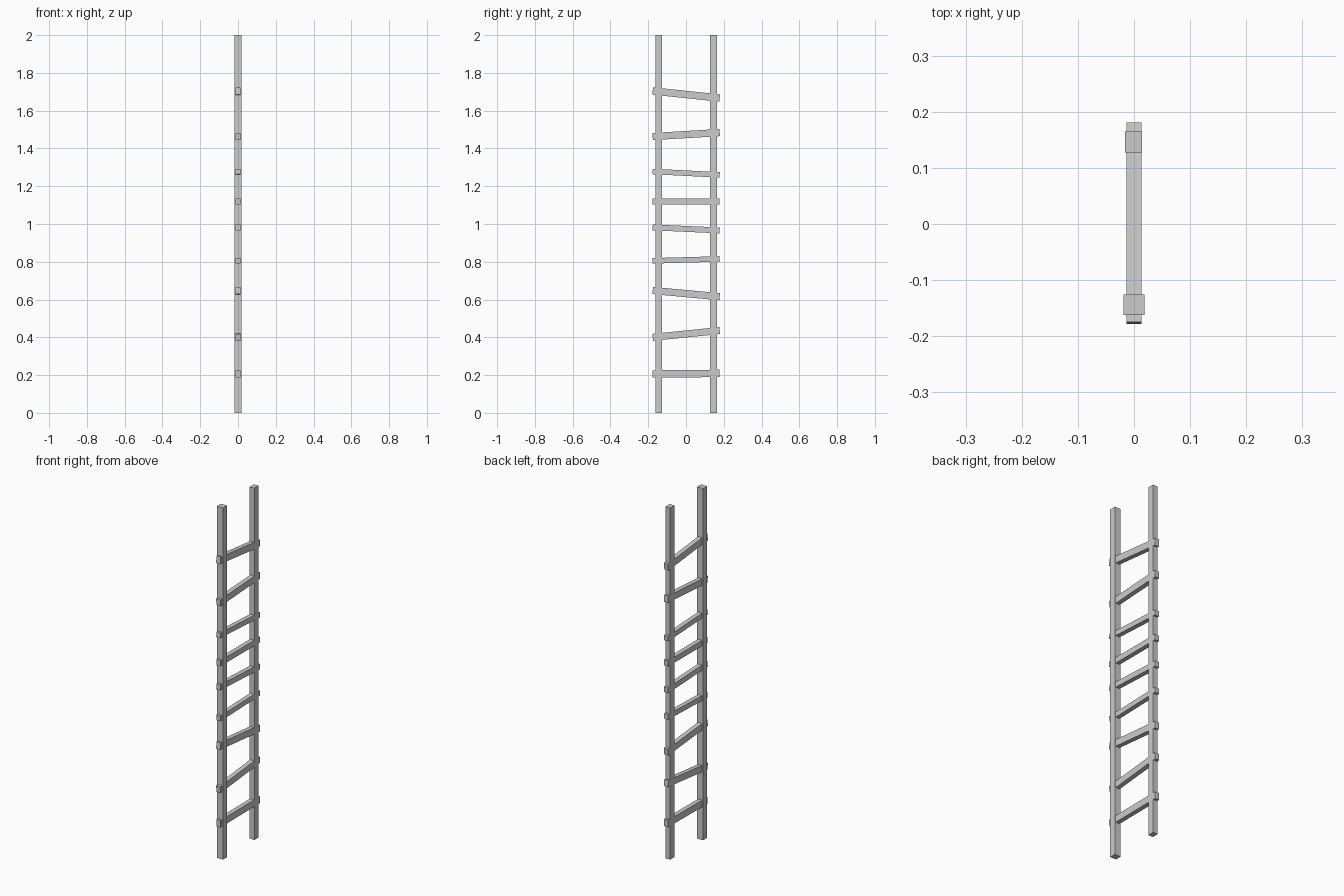
import bpy
from math import atan2, cos
from mathutils import Matrix, Vector

if "Cube" in bpy.data.objects:
    bpy.data.objects.remove(bpy.data.objects["Cube"])


def box(name, size, loc, tilt=0.0):
    """Flat-faced box, tilted about the x axis."""
    bpy.ops.mesh.primitive_cube_add(size=1)
    ob = bpy.context.object
    ob.name = name
    ob.data.transform(Matrix.Translation(Vector(loc))
                      @ Matrix.Rotation(tilt, 4, 'X')
                      @ Matrix.Diagonal((*size, 1)))
    return ob


# Two upright rails, slightly different in thickness
box("left_rail", (0.038, 0.036, 2.0), (0, -0.144, 1.0))
box("right_rail", (0.030, 0.037, 2.0), (-0.001, 0.146, 1.0))

# Crooked rungs: height at left end, height at right end, thickness
rungs = [
    (0.206, 0.209, 0.039),
    (0.400, 0.436, 0.037),
    (0.648, 0.615, 0.038),
    (0.805, 0.815, 0.029),
    (0.982, 0.966, 0.031),
    (1.119, 1.119, 0.032),
    (1.278, 1.260, 0.029),
    (1.463, 1.484, 0.038),
    (1.704, 1.667, 0.039),
]
span = 0.355
for i, (zl, zr, t) in enumerate(rungs, 1):
    a = atan2(zr - zl, span)
    box(f"rung_{i}", (0.026, span / cos(a), t), (0, 0.001, (zl + zr) / 2), a)
